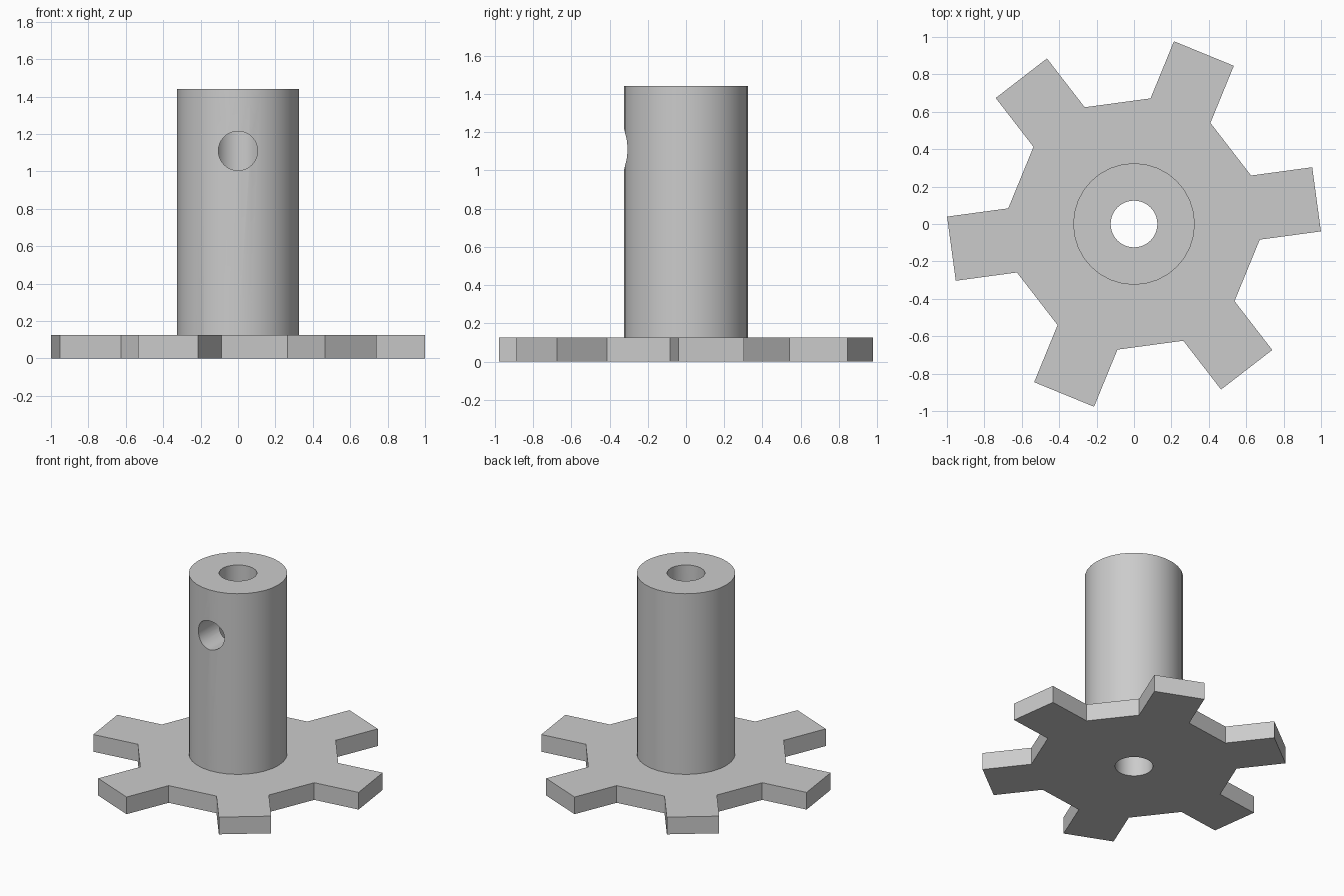
import bpy, bmesh
from math import radians
from mathutils import Matrix, Vector

old = bpy.data.objects.get("Cube")
if old:
    bpy.data.objects.remove(old, do_unlink=True)

PLATE_H, TOP = 0.125, 1.44
TEETH, TURN = 6, 7.7
ROOT, TIP, HALF = 0.655, 0.985, 0.173

steel = bpy.data.materials.new("plain_grey")
steel.use_nodes = True
grey = (0.6, 0.6, 0.6, 1)
steel.diffuse_color = grey
steel.node_tree.nodes["Principled BSDF"].inputs["Base Color"].default_value = grey


def make_object(name, bm):
    mesh = bpy.data.meshes.new(name)
    bmesh.ops.recalc_face_normals(bm, faces=bm.faces)
    bm.to_mesh(mesh)
    bm.free()
    mesh.materials.append(steel)
    obj = bpy.data.objects.new(name, mesh)
    bpy.context.collection.objects.link(obj)
    return obj


def cylinder(name, radius, start, end, sides=32):
    """Solid cylinder between two points."""
    start, end = Vector(start), Vector(end)
    axis = end - start
    bm = bmesh.new()
    bmesh.ops.create_cone(
        bm, cap_ends=True, segments=sides, radius1=radius, radius2=radius,
        depth=axis.length,
        matrix=Matrix.Translation((start + end) / 2)
        @ axis.to_track_quat("Z", "Y").to_matrix().to_4x4())
    return make_object(name, bm)


def combine(target, tool, operation):
    """Apply a boolean and discard the tool object."""
    mod = target.modifiers.new(tool.name, "BOOLEAN")
    mod.operation, mod.object, mod.solver = operation, tool, "EXACT"
    bpy.context.view_layer.objects.active = target
    bpy.ops.object.modifier_apply(modifier=mod.name)
    bpy.data.objects.remove(tool, do_unlink=True)


# Toothed plate: one tooth outline repeated around the axis, then extruded
bm = bmesh.new()
outline = []
for i in range(TEETH):
    spin = Matrix.Rotation(radians(TURN + i * 360 / TEETH), 3, "Z")
    for r, side in ((ROOT, -HALF), (TIP, -HALF), (TIP, HALF), (ROOT, HALF)):
        outline.append(bm.verts.new(spin @ Vector((r, side, 0))))
base = bm.faces.new(outline)
raised = bmesh.ops.extrude_face_region(bm, geom=[base])["geom"]
bmesh.ops.translate(bm, vec=(0, 0, PLATE_H),
                    verts=[v for v in raised if isinstance(v, bmesh.types.BMVert)])
sprocket = make_object("sprocket_with_hub", bm)

# Tall hub on the plate
combine(sprocket, cylinder("hub", 0.325, (0, 0, 0.05), (0, 0, TOP)), "UNION")

# Shaft bore, and a set screw hole from the front into the bore
combine(sprocket, cylinder("bore", 0.125, (0, 0, -0.2), (0, 0, TOP + 0.2)), "DIFFERENCE")
combine(sprocket, cylinder("screw_hole", 0.105, (0, -0.5, 1.11), (0, 0, 1.11)), "DIFFERENCE")

# Smooth round walls, sharp rims and teeth
bpy.ops.object.select_all(action="DESELECT")
sprocket.select_set(True)
bpy.context.view_layer.objects.active = sprocket
bpy.ops.object.shade_smooth_by_angle(angle=radians(30))
